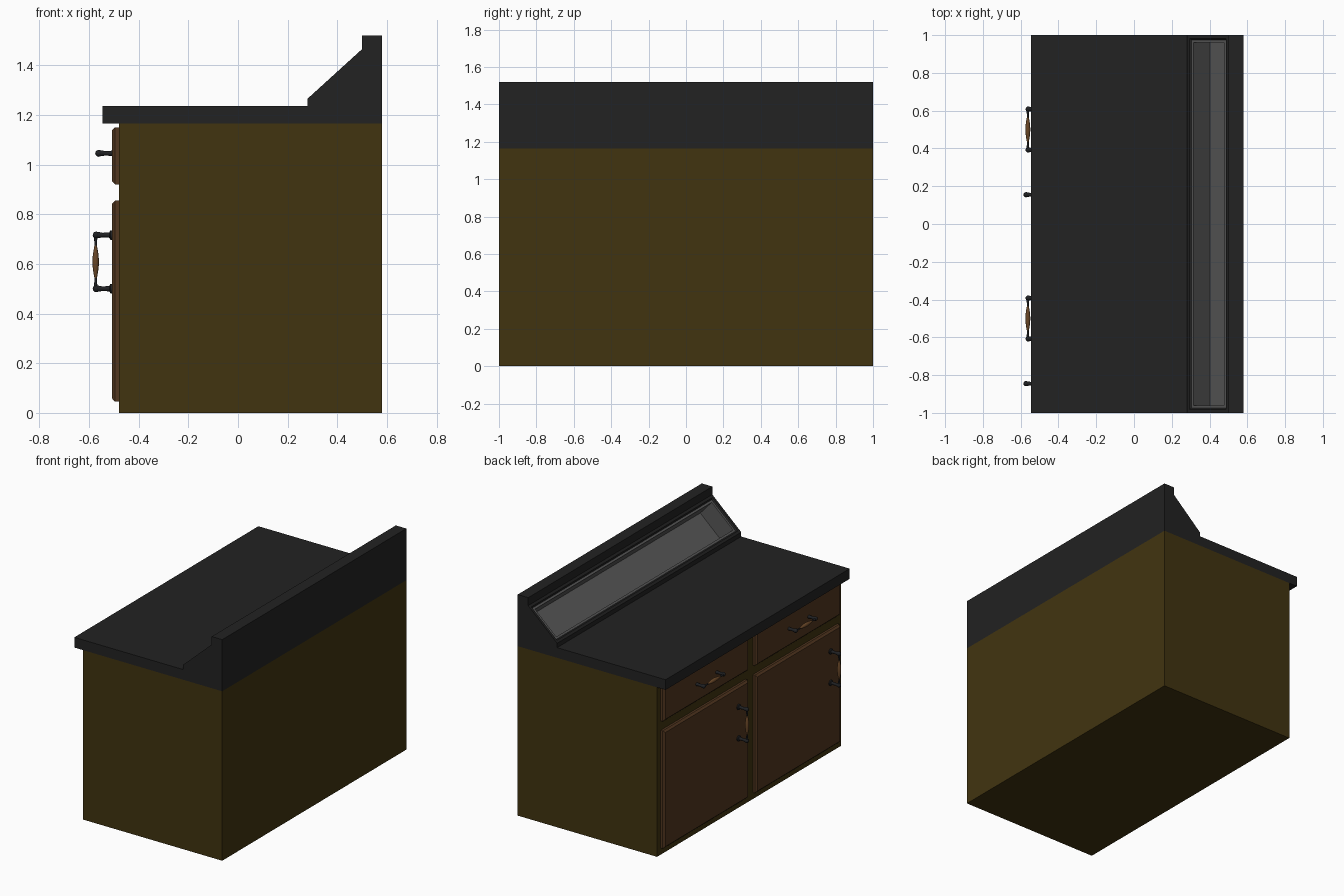
import bpy, bmesh, math
from mathutils import Matrix, Vector

cube = bpy.data.objects.get("Cube")
if cube:
    bpy.data.objects.remove(cube, do_unlink=True)


def material(name, rgb):
    m = bpy.data.materials.new(name)
    m.use_nodes = True
    m.diffuse_color = (*rgb, 1)
    m.node_tree.nodes["Principled BSDF"].inputs["Base Color"].default_value = (*rgb, 1)
    return m


olive = material("olive body", (0.053, 0.034, 0.005))
black = material("black worktop", (0.016, 0.016, 0.016))
grey = material("grey tray", (0.098, 0.098, 0.098))
wood = material("brown wood", (0.085, 0.038, 0.014))
grip_wood = material("light grip wood", (0.14, 0.062, 0.02))
metal = material("dark metal", (0.014, 0.015, 0.017))


def finish(name, bm, *mats):
    me = bpy.data.meshes.new(name)
    bm.to_mesh(me)
    bm.free()
    for m in mats:
        me.materials.append(m)
    ob = bpy.data.objects.new(name, me)
    bpy.context.collection.objects.link(ob)
    return ob


def extrude_profile(points, half):
    """Solid from an x-z outline, running along y."""
    bm = bmesh.new()
    face = bm.faces.new([bm.verts.new((x, -half, z)) for x, z in points])
    new = bmesh.ops.extrude_face_region(bm, geom=[face])["geom"]
    bmesh.ops.translate(bm, vec=(0, 2 * half, 0),
                        verts=[v for v in new if isinstance(v, bmesh.types.BMVert)])
    bmesh.ops.recalc_face_normals(bm, faces=bm.faces)
    return bm


def inset(bm, face, thickness, depth):
    return bmesh.ops.inset_individual(bm, faces=[face], thickness=thickness,
                                      depth=depth)["faces"]


# Cabinet body
BACK, FRONT, TOP = 0.58, -0.48, 1.165
finish("cabinet_body", extrude_profile(
    [(FRONT, 0), (BACK, 0), (BACK, TOP), (FRONT, TOP)], 1), olive)

# Worktop with sloped upstand and sunken tray
bm = extrude_profile([(-0.545, TOP), (BACK, TOP), (BACK, 1.52), (0.5, 1.52),
                      (0.5, 1.465), (0.28, 1.265), (0.28, 1.235), (-0.545, 1.235)], 1)
bm.normal_update()
slope = next(f for f in bm.faces if f.normal.x < -0.3 and f.normal.z > 0.3)
inset(bm, slope, 0.024, 0)
inset(bm, slope, 0.012, -0.008)
tray = inset(bm, slope, 0.02, 0) + inset(bm, slope, 0.0005, -0.13) + [slope]
for f in tray:
    f.material_index = 1
finish("worktop", bm, black, grey)


# Doors and drawer fronts with a chamfered face
def panel(name, y0, y1, z0, z1):
    bm = extrude_profile([(FRONT, z0), (FRONT, z1), (-0.495, z1), (-0.495, z0)], (y1 - y0) / 2)
    bmesh.ops.translate(bm, vec=(0, (y0 + y1) / 2, 0), verts=bm.verts)
    bm.normal_update()
    face = min(bm.faces, key=lambda f: f.calc_center_median().x)
    inset(bm, face, 0.018, 0.012)
    finish(name, bm, wood)


# Handle parts, turned about an axis from (distance, radius) pairs
def lathe(bm, points, matrix, sides=14):
    rings = [[bm.verts.new(matrix @ Vector((r * math.cos(a), r * math.sin(a), d)))
              for a in (2 * math.pi * i / sides for i in range(sides))] for d, r in points]
    faces = [bm.faces.new((a[i], a[(i + 1) % sides], b[(i + 1) % sides], b[i]))
             for a, b in zip(rings, rings[1:]) for i in range(sides)]
    faces += [bm.faces.new(rings[0][::-1]), bm.faces.new(rings[-1])]
    return faces


OUT = Matrix.Rotation(-math.pi / 2, 4, 'Y')
POST = [(0, 0.019), (0.009, 0.019), (0.013, 0.011), (0.04, 0.009), (0.055, 0.012), (0.065, 0.012)]
GRIP = [(d / 100, 0.004 + 0.009 * math.cos(d / 7 * math.pi / 2)) for d in range(-7, 8)]


def handle(name, x, y, z, horizontal):
    place = Matrix.Translation((x, y, z))
    if horizontal:
        place = place @ Matrix.Rotation(math.pi / 2, 4, 'X')
    bm = bmesh.new()
    for s in (-1, 1):
        lathe(bm, POST, place @ Matrix.Translation((0, 0, s * 0.108)) @ OUT)
        bmesh.ops.create_uvsphere(bm, u_segments=12, v_segments=8, radius=0.014,
                                  matrix=place @ Matrix.Translation((-0.066, 0, s * 0.108)))
    bar = place @ Matrix.Translation((-0.068, 0, 0))
    lathe(bm, [(-0.108, 0.008), (-0.075, 0.005), (0.075, 0.005), (0.108, 0.008)], bar)
    for f in lathe(bm, GRIP, bar):
        f.material_index = 1
    bmesh.ops.recalc_face_normals(bm, faces=bm.faces)
    ob = finish(name, bm, metal, grip_wood)
    bpy.ops.object.select_all(action='DESELECT')
    ob.select_set(True)
    bpy.context.view_layer.objects.active = ob
    bpy.ops.object.shade_smooth_by_angle(angle=math.radians(40))


# Two matching bays
for side, y in (("left", 0.5), ("right", -0.5)):
    panel(side + "_door", y - 0.46, y + 0.46, 0.045, 0.855)
    panel(side + "_drawer_front", y - 0.46, y + 0.46, 0.92, 1.15)
    handle(side + "_drawer_handle", -0.494, y, 1.045, True)
    handle(side + "_door_handle", -0.505, y - 0.345, 0.608, False)
